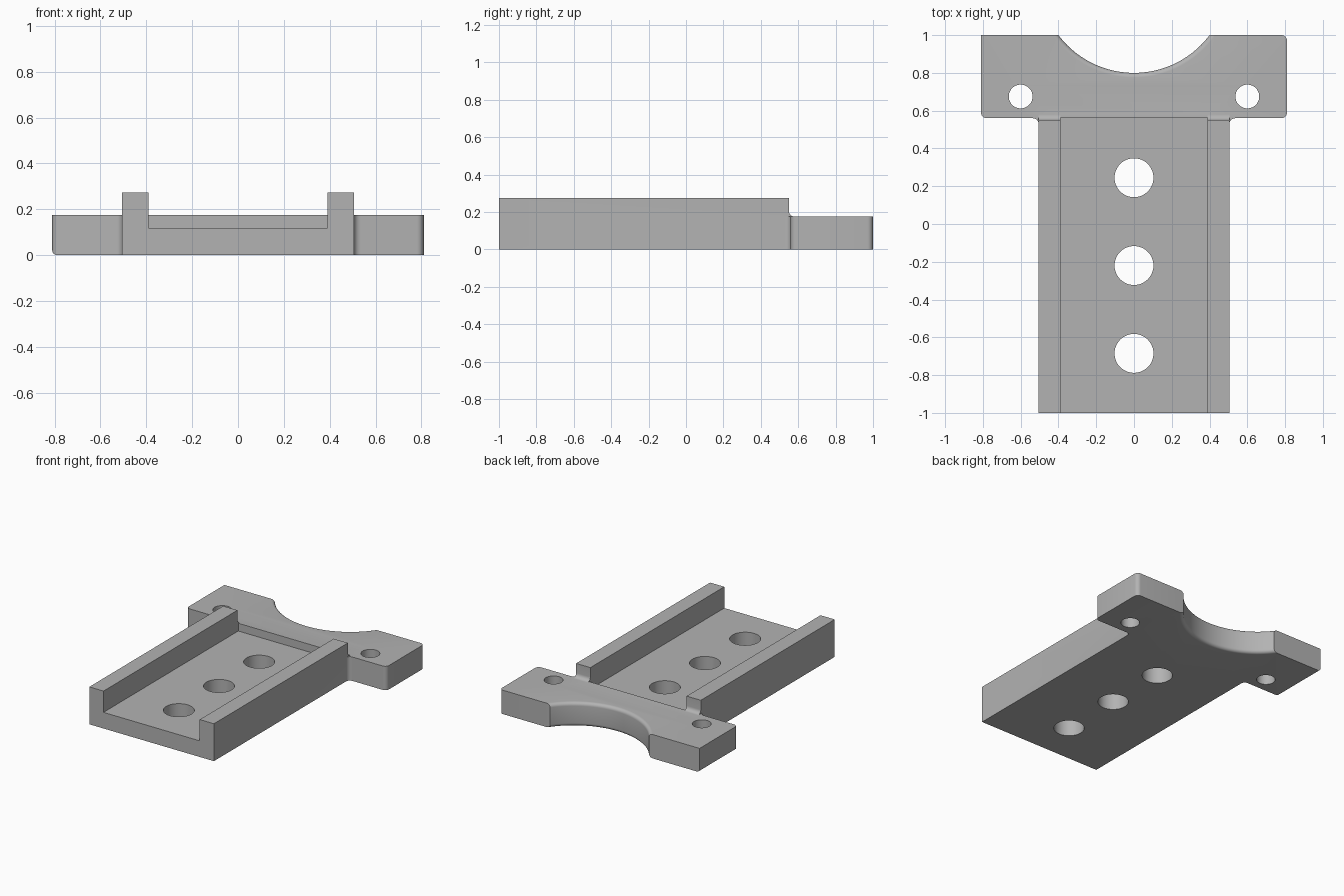
import bpy, bmesh
from math import sin, cos, pi, radians
from mathutils import Vector

cube = bpy.data.objects.get("Cube")
if cube:
    bpy.data.objects.remove(cube, do_unlink=True)

grey = bpy.data.materials.new("plain grey")
grey.use_nodes = True
colour = (0.45, 0.45, 0.45, 1)
grey.diffuse_color = colour
grey.node_tree.nodes["Principled BSDF"].inputs["Base Color"].default_value = colour


def rounded(corners, steps=6):
    """Outline from (x, y, radius) corners, each rounded by its radius."""
    out = []
    for i, (x, y, r) in enumerate(corners):
        p = Vector((x, y))
        if not r:
            out.append(p)
            continue
        a = (Vector(corners[i - 1][:2]) - p).normalized()
        b = (Vector(corners[(i + 1) % len(corners)][:2]) - p).normalized()
        # right-angled corners: centre lies one radius along both sides
        c = p + (a + b) * r
        for k in range(steps + 1):
            t = k / steps * pi / 2
            out.append(c - b * r * cos(t) - a * r * sin(t))
    return out


def prism(name, outline, axis, low, high):
    """Extrude a 2D outline along the named axis."""
    place = {"x": lambda p, h: (h, p[0], p[1]),
             "y": lambda p, h: (p[0], h, p[1]),
             "z": lambda p, h: (p[0], p[1], h)}[axis]
    bm = bmesh.new()
    face = bm.faces.new([bm.verts.new(place(p, low)) for p in outline])
    new = bmesh.ops.extrude_face_region(bm, geom=[face])["geom"]
    shift = Vector(place((0, 0), high - low))
    bmesh.ops.translate(bm, vec=shift, verts=[v for v in new if isinstance(v, bmesh.types.BMVert)])
    return finish(name, bm)


def lathe(name, profile, x, y, steps):
    """Closed solid of revolution about a vertical axis."""
    bm = bmesh.new()
    rings = [[bm.verts.new((x + r * cos(2 * pi * i / steps), y + r * sin(2 * pi * i / steps), z))
              for i in range(steps)] for r, z in profile]
    for low, high in zip(rings, rings[1:]):
        for i in range(steps):
            j = (i + 1) % steps
            bm.faces.new((low[i], low[j], high[j], high[i]))
    bm.faces.new(rings[0])
    bm.faces.new(rings[-1])
    return finish(name, bm)


def finish(name, bm):
    bmesh.ops.recalc_face_normals(bm, faces=bm.faces)
    mesh = bpy.data.meshes.new(name)
    bm.to_mesh(mesh)
    bm.free()
    mesh.materials.append(grey)
    obj = bpy.data.objects.new(name, mesh)
    bpy.context.collection.objects.link(obj)
    return obj


def combine(target, tool, operation):
    mod = target.modifiers.new(tool.name, "BOOLEAN")
    mod.operation, mod.solver, mod.object = operation, "EXACT", tool
    bpy.context.view_layer.objects.active = target
    bpy.ops.object.modifier_apply(modifier=mod.name)
    bpy.data.objects.remove(tool, do_unlink=True)


# T-shaped plate with rounded corners
W, B, STEP, TOP = 0.505, 0.81, 0.56, 0.175
R = 0.03
plate = prism("mounting_plate", rounded([
    (-W, -1, 0), (W, -1, 0), (W, STEP, R), (B, STEP, R), (B, 1, R),
    (-B, 1, 0), (-B, STEP, R), (-W, STEP, R)]), "z", 0, TOP)

# Channel floor, stopping at the head of the plate
IN = 0.39
combine(plate, prism("channel_cutter", [(-IN, 0.118), (IN, 0.118), (IN, 0.4), (-IN, 0.4)],
                     "y", -1.1, STEP), "DIFFERENCE")

# Side rails with a small fillet running onto the head
rail = [(-1, TOP), (0.55 + R, TOP)]
rail += [(0.55 + R - R * sin(t * pi / 12), TOP + R - R * cos(t * pi / 12)) for t in range(1, 7)]
rail += [(0.55, 0.274), (-1, 0.274)]
for name, low, high in (("left_rail", IN, W), ("right_rail", -W, -IN)):
    combine(plate, prism(name, rail, "x", low, high), "UNION")

# Curved bite in the back edge, with rounded upper and lower rims
f = 0.025
rim = [(0.5 + f - f * sin(t * pi / 12), f - f * cos(t * pi / 12)) for t in range(7)]
bite = [(0.5 + f, -0.1)] + rim + [(r, TOP - z) for r, z in reversed(rim)] + [(0.5 + f, 0.4)]
combine(plate, lathe("bite_cutter", bite, 0, 1.3, 128), "DIFFERENCE")

# Screw holes
holes = [(0, y, 0.103) for y in (0.245, -0.22, -0.685)] + [(s * 0.6, 0.675, 0.063) for s in (-1, 1)]
for x, y, r in holes:
    combine(plate, lathe("hole_cutter", [(r, -0.1), (r, 0.4)], x, y, 48), "DIFFERENCE")

# Rounded lower edge on the right end of the head
e = 0.022
edge = [(-B - 0.1, e), (-B - 0.1, -0.1), (-B + e, -0.1)]
edge += [(-B + e - e * sin(t * pi / 12), e - e * cos(t * pi / 12)) for t in range(7)]
combine(plate, prism("edge_cutter", edge, "y", 0.4, 1.1), "DIFFERENCE")

# Smooth the rounded faces, keep edges crisp
bpy.ops.object.select_all(action="DESELECT")
plate.select_set(True)
bpy.context.view_layer.objects.active = plate
bpy.ops.object.shade_smooth_by_angle(angle=radians(30))
